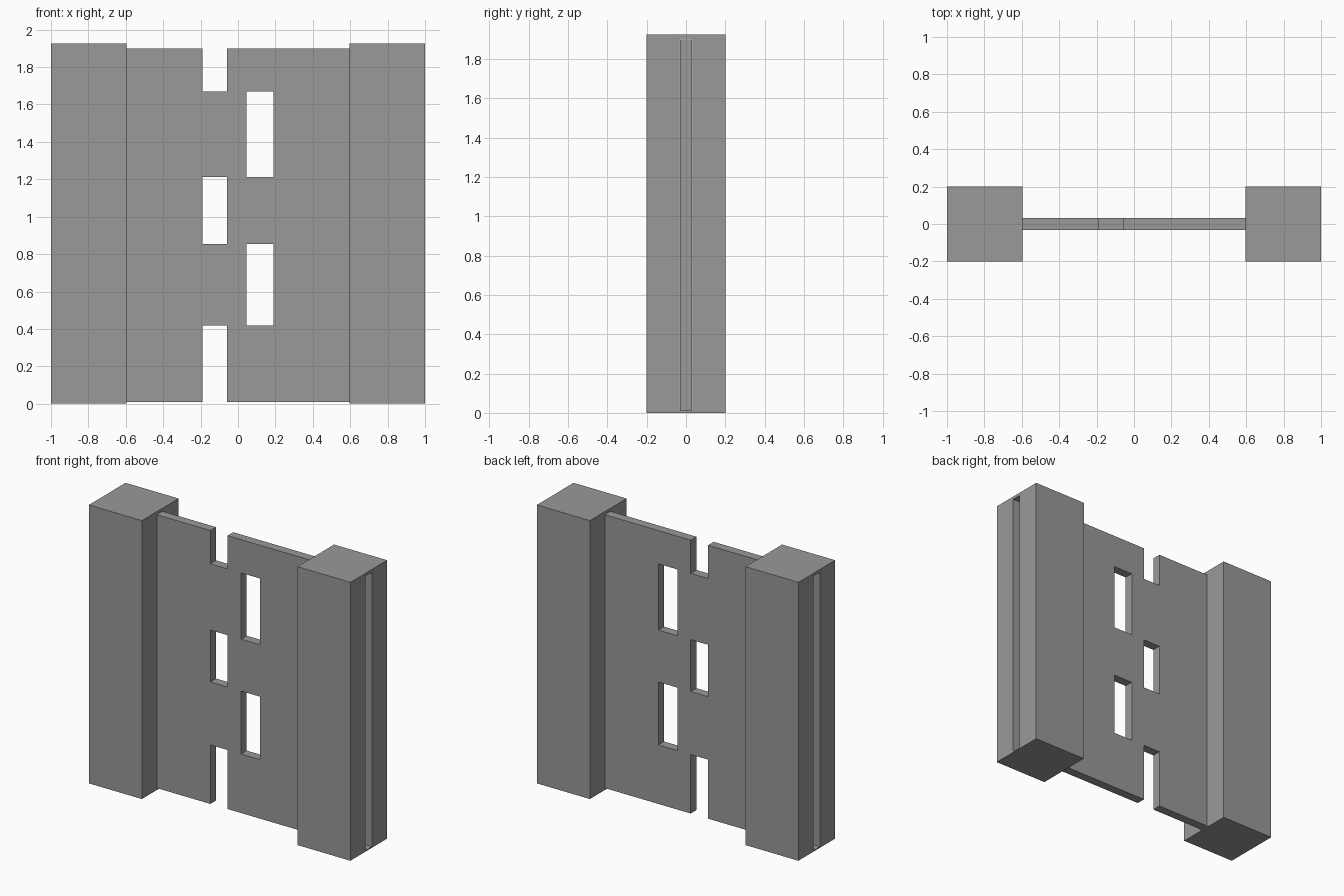
import bpy
import bmesh

if "Cube" in bpy.data.objects:
    bpy.data.objects.remove(bpy.data.objects["Cube"], do_unlink=True)

# One plain grey for everything
GREY = (0.32, 0.32, 0.32, 1.0)
grey = bpy.data.materials.new("plain_grey")
grey.use_nodes = True
grey.diffuse_color = GREY
grey.node_tree.nodes["Principled BSDF"].inputs["Base Color"].default_value = GREY

HEIGHT = 1.925           # post height
INNER = 0.595            # inner face of the posts
LEAF_END = 0.66          # leaf end hidden inside the post slot
LOW, HIGH = 0.01, 1.9    # leaf bottom and top
SEAMS = [0.418, 0.853, 1.212, 1.67]   # heights where the teeth meet


def add_object(name, bm):
    bmesh.ops.recalc_face_normals(bm, faces=bm.faces)
    mesh = bpy.data.meshes.new(name)
    bm.to_mesh(mesh)
    bm.free()
    mesh.materials.append(grey)
    obj = bpy.data.objects.new(name, mesh)
    bpy.context.collection.objects.link(obj)
    return obj


def rectangle(bm, x, half, low, high):
    corners = [(-half, low), (half, low), (half, high), (-half, high)]
    return [bm.verts.new((x, y, z)) for y, z in corners]


def slotted_post(name, x0, x1):
    """Square post with a tall slot running through it from side to side."""
    bm = bmesh.new()
    outer = [rectangle(bm, x, 0.2, 0, HEIGHT) for x in (x0, x1)]
    slot = [rectangle(bm, x, 0.033, LOW - 0.002, HIGH + 0.004) for x in (x0, x1)]
    for a, b in [outer, slot, (outer[0], slot[0]), (outer[1], slot[1])]:
        for i in range(4):
            j = (i + 1) % 4
            bm.faces.new((a[i], a[j], b[j], b[i]))
    return add_object(name, bm)


def toothed_leaf(name, outer_x, root_x, tip_x, tooth_first):
    """Flat sliding leaf whose inner edge steps between root and tip."""
    levels = [LOW] + SEAMS + [HIGH]
    outline = [(outer_x, LOW)]
    for i, (low, high) in enumerate(zip(levels, levels[1:])):
        x = tip_x if (i % 2 == 0) == tooth_first else root_x
        outline += [(x, low), (x, high)]
    outline.append((outer_x, HIGH))
    bm = bmesh.new()
    face = bm.faces.new([bm.verts.new((x, -0.031, z)) for x, z in outline])
    extruded = bmesh.ops.extrude_face_region(bm, geom=[face])["geom"]
    moved = [v for v in extruded if isinstance(v, bmesh.types.BMVert)]
    bmesh.ops.translate(bm, verts=moved, vec=(0, 0.062, 0))
    return add_object(name, bm)


# Posts on both sides
slotted_post("right_post", -1, -INNER)
slotted_post("left_post", INNER, 1)

# Interlocking sliding leaves, slightly open
toothed_leaf("right_leaf", -LEAF_END, -0.19, 0.045, False)
toothed_leaf("left_leaf", LEAF_END, 0.19, -0.058, True)
